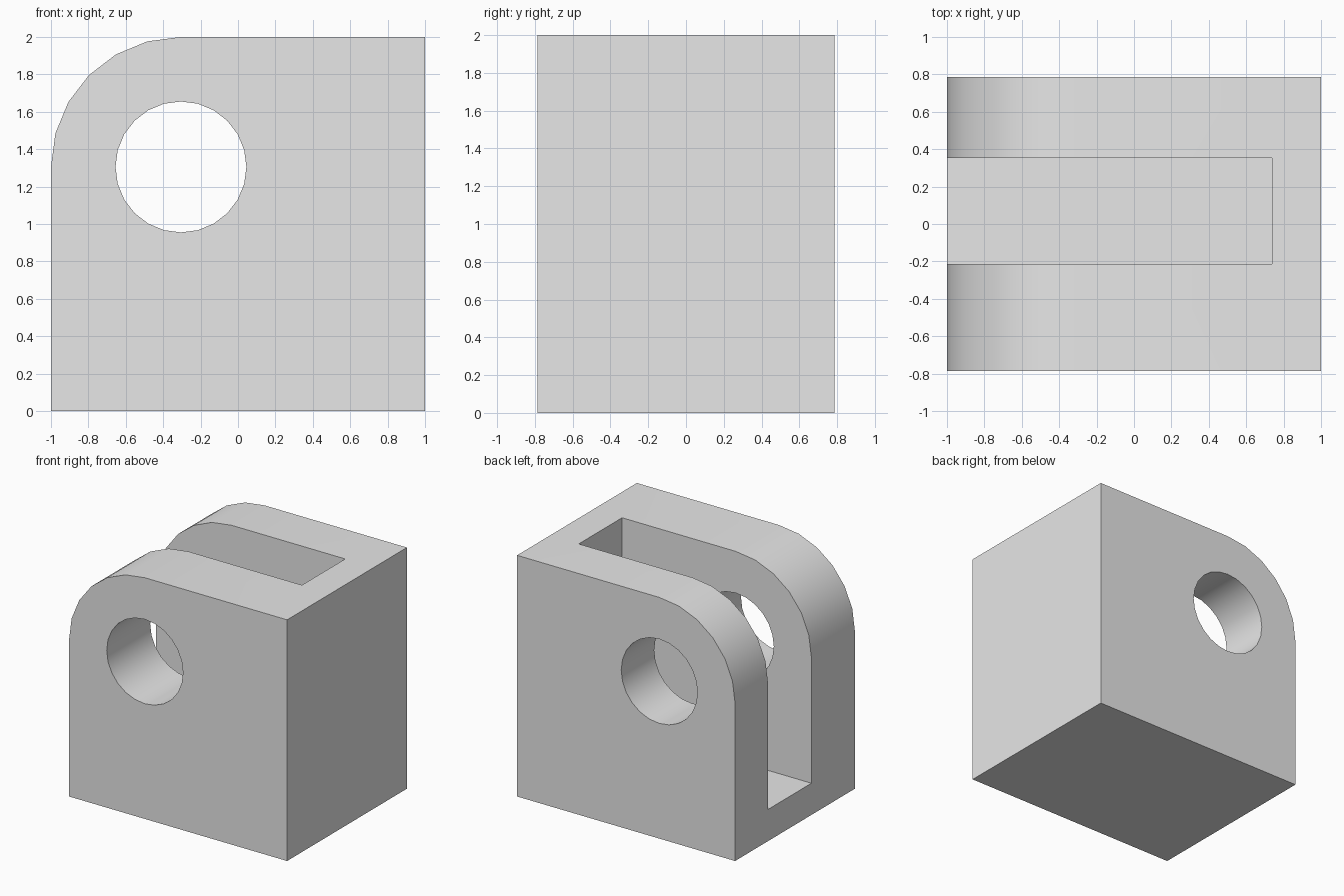
import bpy
import bmesh
from math import pi, radians, sin, cos
from mathutils import Matrix

cube = bpy.data.objects.get("Cube")
if cube:
    bpy.data.objects.remove(cube, do_unlink=True)

HALF_DEPTH = 0.785
PIVOT_X, PIVOT_Z = -0.305, 1.305
CORNER_R, HOLE_R = 0.695, 0.35
SLOT_X, SLOT_FLOOR = 0.737, 0.263
SLOT_FRONT, SLOT_BACK = -0.215, 0.353

grey = bpy.data.materials.new("light_grey")
grey.use_nodes = True
grey.diffuse_color = (0.8, 0.8, 0.8, 1)
grey.node_tree.nodes["Principled BSDF"].inputs["Base Color"].default_value = grey.diffuse_color


def make_object(name, bm):
    bmesh.ops.recalc_face_normals(bm, faces=bm.faces)
    mesh = bpy.data.meshes.new(name)
    bm.to_mesh(mesh)
    bm.free()
    mesh.materials.append(grey)
    obj = bpy.data.objects.new(name, mesh)
    bpy.context.collection.objects.link(obj)
    return obj


def prism(name, profile, y0, y1):
    """Extrude an outline in the xz plane from y0 to y1."""
    bm = bmesh.new()
    face = bm.faces.new([bm.verts.new((x, y0, z)) for x, z in profile])
    ext = bmesh.ops.extrude_face_region(bm, geom=[face])
    verts = [v for v in ext["geom"] if isinstance(v, bmesh.types.BMVert)]
    bmesh.ops.translate(bm, verts=verts, vec=(0, y1 - y0, 0))
    return make_object(name, bm)


def arc(radius, start, end, steps):
    angles = [start + (end - start) * i / steps for i in range(steps + 1)]
    return [(PIVOT_X + radius * cos(a), PIVOT_Z + radius * sin(a)) for a in angles]


# Block with one rounded upper corner
outline = [(-1, 0), (1, 0), (1, 2)] + arc(CORNER_R, pi / 2, pi, 6)
block = prism("clevis_block", outline, -HALF_DEPTH, HALF_DEPTH)

# Slot open at the top and at the rounded end
slot = prism("slot_cutter",
             [(-1.5, SLOT_FLOOR), (SLOT_X, SLOT_FLOOR), (SLOT_X, 2.5), (-1.5, 2.5)],
             SLOT_FRONT, SLOT_BACK)

# Pin hole through both cheeks
hole = prism("hole_cutter", arc(HOLE_R, 0, 2 * pi, 24)[:-1], -1, 1)

for cutter in (slot, hole):
    cutter.hide_render = True
    mod = block.modifiers.new(cutter.name, "BOOLEAN")
    mod.operation = "DIFFERENCE"
    mod.solver = "EXACT"
    mod.object = cutter

# Apply the cuts, then remove the cutters
bpy.ops.object.select_all(action="DESELECT")
bpy.context.view_layer.objects.active = block
block.select_set(True)
for name in [m.name for m in block.modifiers]:
    bpy.ops.object.modifier_apply(modifier=name)
for cutter in (slot, hole):
    bpy.data.objects.remove(cutter, do_unlink=True)

bpy.ops.object.shade_smooth_by_angle(angle=radians(30))
